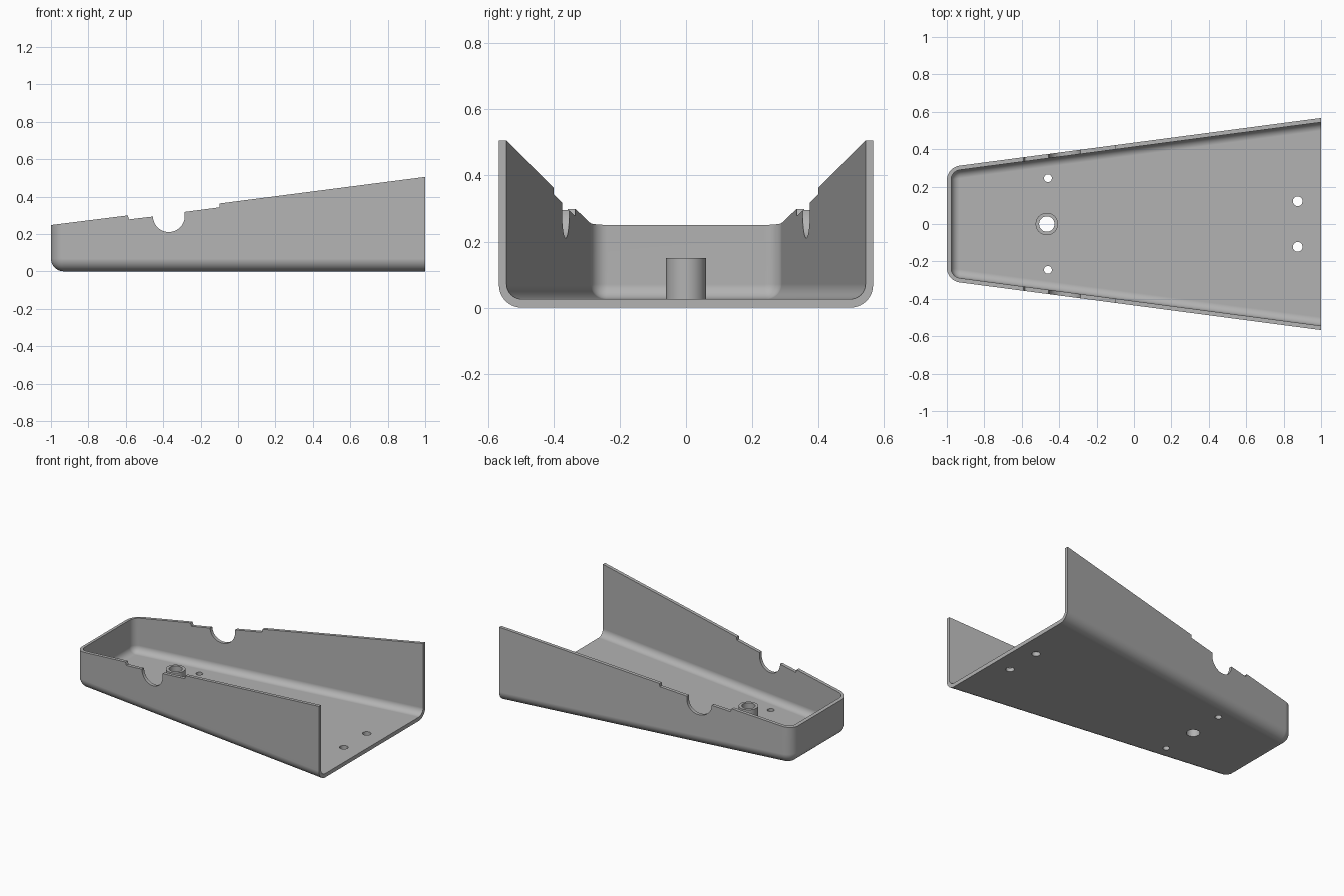
import bpy, bmesh, math

if "Cube" in bpy.data.objects:
    bpy.data.objects.remove(bpy.data.objects["Cube"], do_unlink=True)

grey = bpy.data.materials.new("plain grey")
grey.use_nodes = True
grey.diffuse_color = (0.45, 0.45, 0.45, 1)
grey.node_tree.nodes["Principled BSDF"].inputs["Base Color"].default_value = grey.diffuse_color

SLOPE = 0.132   # side wall flare per unit of length
WALL = 0.023
FLOOR = 0.026


def finish(bm, name):
    bmesh.ops.recalc_face_normals(bm, faces=bm.faces)
    mesh = bpy.data.meshes.new(name)
    bm.to_mesh(mesh)
    bm.free()
    mesh.materials.append(grey)
    ob = bpy.data.objects.new(name, mesh)
    bpy.context.collection.objects.link(ob)
    return ob


def prism(points, vector):
    bm = bmesh.new()
    face = bm.faces.new([bm.verts.new(p) for p in points])
    top = bmesh.ops.extrude_face_region(bm, geom=[face])
    verts = [v for v in top["geom"] if isinstance(v, bmesh.types.BMVert)]
    bmesh.ops.translate(bm, verts=verts, vec=vector)
    return bm


def tapered_block(name, x0, x1, inset, z0, radius):
    """Flared block, rounded on the bottom and narrow-end edges."""
    def half(x):
        return 0.303 + SLOPE * (x + 1) - inset
    plan = [(x0, -half(x0), z0), (x1, -half(x1), z0), (x1, half(x1), z0), (x0, half(x0), z0)]
    bm = prism(plan, (0, 0, 0.8 - z0))
    edges = []
    for e in bm.edges:
        a, b = (v.co for v in e.verts)
        at_open_end = min(a.x, b.x) > x1 - 0.001
        at_top = min(a.z, b.z) > 0.79
        if not at_open_end and not at_top:
            edges.append(e)
    bmesh.ops.bevel(bm, geom=edges, offset=radius, offset_type='OFFSET', segments=10,
                    profile=0.5, affect='EDGES')
    return finish(bm, name)


def cylinder(name, x, y, z0, z1, r):
    ring = [(x + r * math.cos(i * math.tau / 48), y + r * math.sin(i * math.tau / 48), z0)
            for i in range(48)]
    return finish(prism(ring, (0, 0, z1 - z0)), name)


def combine(ob, other, operation):
    mod = ob.modifiers.new(operation.lower(), 'BOOLEAN')
    mod.operation = operation
    mod.solver = 'EXACT'
    mod.object = other
    bpy.context.view_layer.update()
    mesh = bpy.data.meshes.new_from_object(ob.evaluated_get(bpy.context.evaluated_depsgraph_get()))
    ob.modifiers.clear()
    ob.data = mesh
    bpy.data.objects.remove(other, do_unlink=True)


# Tray shell: rounded outside minus rounded inside
tray = tapered_block("tray_shell", -1, 1, 0, 0, 0.068)
combine(tray, tapered_block("cavity", -1 + WALL, 1.2, WALL, FLOOR, 0.045), 'DIFFERENCE')

# Sloping rim with shallow steps and a round cradle in both side walls
cradle = []
for i in range(25):
    a = math.pi + math.pi * i / 24
    cradle.append((-0.37 + 0.085 * math.cos(a), 0.295 + 0.085 * math.sin(a)))
rim = ([(-1.1, 0.235), (-0.59, 0.299), (-0.582, 0.278), (-0.456, 0.293)] + cradle
       + [(-0.285, 0.318), (-0.1, 0.342), (-0.098, 0.363), (1.1, 0.518), (1.1, 1), (-1.1, 1)])
combine(tray, finish(prism([(x, -1, z) for x, z in rim], (0, 2, 0)), "rim_cutter"), 'DIFFERENCE')

# Hollow boss on the floor
combine(tray, cylinder("boss", -0.466, 0, 0.012, 0.15, 0.06), 'UNION')

# Through holes: boss bore, two small holes, two mounting holes
holes = [(-0.466, 0, 0.041)]
for side in (-1, 1):
    holes += [(-0.46, side * 0.245, 0.021), (0.875, side * 0.122, 0.026)]
for x, y, r in holes:
    combine(tray, cylinder("hole_cutter", x, y, -0.1, 0.3, r), 'DIFFERENCE')

# Smooth fillets, crisp rim
bpy.ops.object.select_all(action='DESELECT')
tray.select_set(True)
bpy.context.view_layer.objects.active = tray
bpy.ops.object.shade_smooth_by_angle(angle=math.radians(30))
weighted = tray.modifiers.new("even shading", 'WEIGHTED_NORMAL')
weighted.keep_sharp = True
